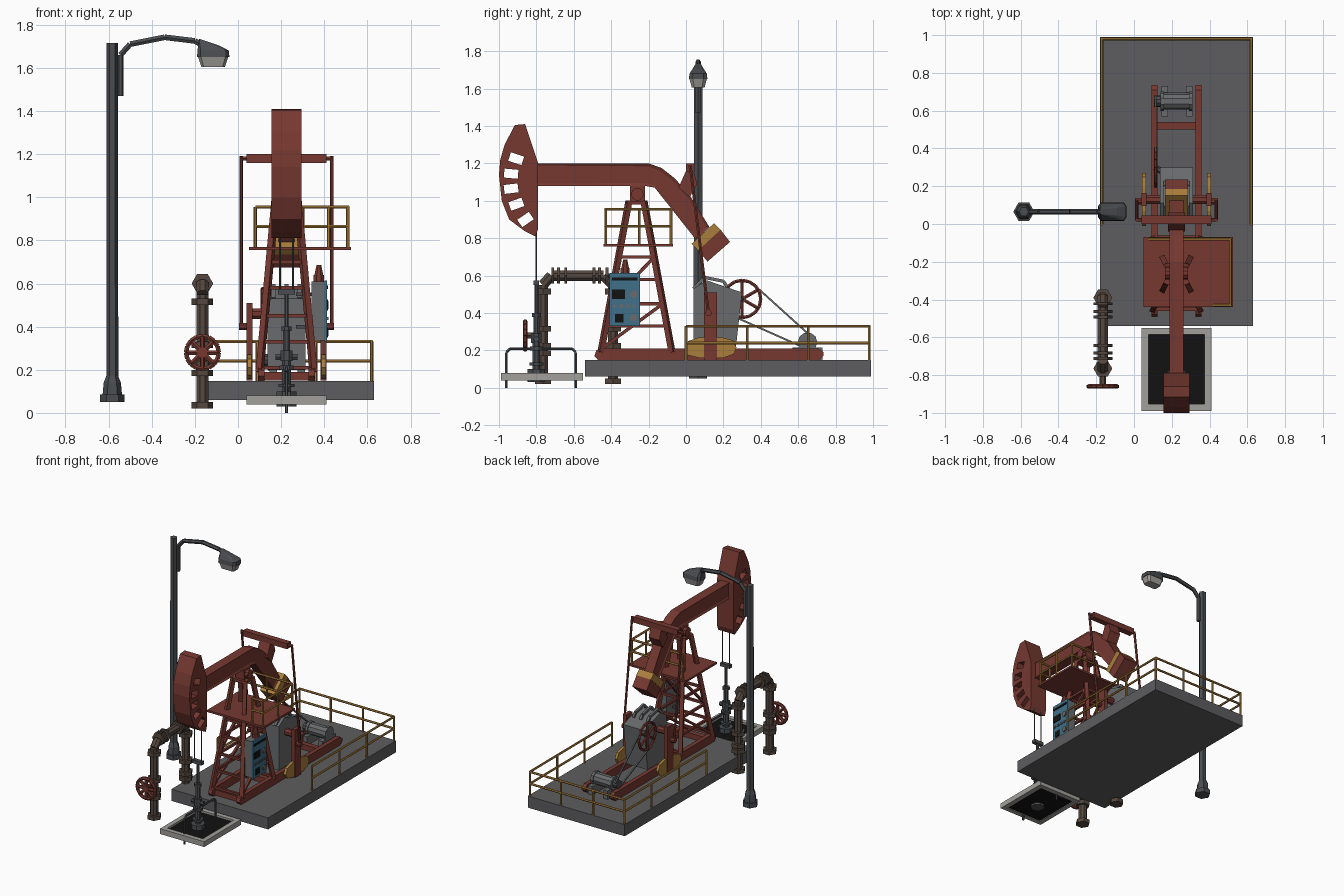
import bpy, bmesh, math
from mathutils import Vector, Matrix

default_cube = bpy.data.objects.get("Cube")
if default_cube:
    bpy.data.objects.remove(default_cube, do_unlink=True)


def material(name, red, green, blue):
    mat = bpy.data.materials.new(name)
    mat.use_nodes = True
    mat.diffuse_color = (red, green, blue, 1)
    mat.node_tree.nodes["Principled BSDF"].inputs["Base Color"].default_value = (red, green, blue, 1)
    return mat


RED = material("rust red paint", .18, .04, .03)
SLAB = material("dark concrete", .11, .11, .115)
PALE = material("pale concrete", .36, .35, .33)
BLACK = material("black", .006, .006, .006)
GREY = material("machine grey", .14, .145, .15)
STEEL = material("dark steel", .07, .073, .08)
YELLOW = material("safety yellow", .4, .21, .045)
BROWN = material("pipe brown", .09, .065, .05)
BLUE = material("panel blue", .05, .16, .25)

MID = .225          # centre line of the pump
SIDES = (-1, 1)


def finish(name, bm, mat):
    bmesh.ops.recalc_face_normals(bm, faces=bm.faces)
    mesh = bpy.data.meshes.new(name)
    bm.to_mesh(mesh)
    bm.free()
    mesh.materials.append(mat)
    obj = bpy.data.objects.new(name, mesh)
    bpy.context.collection.objects.link(obj)
    return obj


def add_box(bm, low, high):
    low, high = Vector(low), Vector(high)
    place = Matrix.Translation((low + high) / 2) @ Matrix.Diagonal((*(high - low), 1))
    bmesh.ops.create_cube(bm, size=1, matrix=place)


def add_rod(bm, start, end, radius, sides=6, tip=None):
    start, end = Vector(start), Vector(end)
    axis = end - start
    place = Matrix.Translation((start + end) / 2) @ axis.to_track_quat("Z", "Y").to_matrix().to_4x4()
    place = place @ Matrix.Rotation(math.pi / sides, 4, "Z")
    bmesh.ops.create_cone(bm, cap_ends=True, segments=sides, radius1=radius,
                          radius2=radius if tip is None else tip, depth=axis.length, matrix=place)


def box(name, mat, low, high):
    bm = bmesh.new()
    add_box(bm, low, high)
    return finish(name, bm, mat)


def boxes(name, mat, pairs):
    bm = bmesh.new()
    for low, high in pairs:
        add_box(bm, low, high)
    return finish(name, bm, mat)


def rods(name, mat, radius, segments, sides=6):
    bm = bmesh.new()
    for start, end in segments:
        add_rod(bm, start, end, radius, sides)
    return finish(name, bm, mat)


def path(name, mat, radius, points, sides=6):
    return rods(name, mat, radius, list(zip(points, points[1:])), sides)


def prism(name, mat, profile, half, centre=MID, inset=0):
    """Extrude a side profile of (y, z) points across x."""
    bm = bmesh.new()
    face = bm.faces.new([bm.verts.new((centre - half, y, z)) for y, z in profile])
    extruded = bmesh.ops.extrude_face_region(bm, geom=[face])["geom"]
    moved = [v for v in extruded if isinstance(v, bmesh.types.BMVert)]
    bmesh.ops.translate(bm, verts=moved, vec=(half * 2, 0, 0))
    bmesh.ops.recalc_face_normals(bm, faces=bm.faces)
    if inset:
        flanks = [f for f in bm.faces if abs(f.normal.x) > .9]
        bmesh.ops.inset_region(bm, faces=flanks, thickness=inset, depth=-inset / 2)
    return finish(name, bm, mat)


def hull(name, mat, points):
    bm = bmesh.new()
    bmesh.ops.convex_hull(bm, input=[bm.verts.new(p) for p in points])
    return finish(name, bm, mat)


def wheel(name, mat, centre, radius, thick, turn, spokes):
    """Rim with spokes, its axis first along z and then turned."""
    place = Matrix.Translation(centre) @ turn
    def spot(angle, reach):
        return place @ Vector((math.cos(angle) * reach, math.sin(angle) * reach, 0))
    steps = [math.tau * i / 16 for i in range(17)]
    rim = [(spot(a, radius), spot(b, radius)) for a, b in zip(steps, steps[1:])]
    arms = [(spot(0, 0), spot(math.tau * i / spokes, radius)) for i in range(spokes)]
    hub = [(place @ Vector((0, 0, -thick)), place @ Vector((0, 0, thick)))]
    rods(name, mat, thick, rim + arms)
    rods(name + " hub", mat, thick * 2, hub, 8)


# Ground slab with its guard rail
box("base slab", SLAB, (-.18, -.54, .06), (.63, .99, .148))
corners = [(-.17, 0), (-.17, .98), (.62, .98), (.62, 0)]
segments = [((*a, z), (*b, z)) for a, b in zip(corners, corners[1:]) for z in (.24, .33)]
post_spots = [(x, .98 * i / 3) for x in (-.17, .62) for i in range(4)] + [(.09, .98), (.36, .98)]
segments += [((*spot, .14), (*spot, .33)) for spot in post_spots]
rods("guard rail", YELLOW, .008, segments)

# Well pit
boxes("pit frame", PALE, [((.04, y - .018, .04), (.41, y + .018, .08)) for y in (-.972, -.568)]
      + [((x - .018, -.99, .04), (x + .018, -.55, .08)) for x in (.058, .392)])
box("pit floor", BLACK, (.06, -.97, .045), (.39, -.57, .065))

# Wellhead
bm = bmesh.new()
for low, high, radius in ((.03, .1, .05), (.1, .24, .022), (.12, .135, .04), (.2, .22, .036),
                          (.24, .29, .03), (.29, .38, .018), (.38, .4, .026), (.4, .57, .011)):
    add_rod(bm, (MID, -.8, low), (MID, -.8, high), radius, 8)
add_rod(bm, (MID - .05, -.8, .26), (MID + .05, -.8, .26), .016)
finish("wellhead", bm, STEEL)
path("flow line", STEEL, .008, [(MID, -.96, 0), (MID, -.96, .19), (MID, -.94, .21),
                                (MID, -.61, .21), (MID, -.59, .19), (MID, -.59, 0)])
box("carrier bar", STEEL, (MID - .04, -.815, .55), (MID + .04, -.785, .575))
rods("bridle cables", STEEL, .004, [((MID + s * .03, -.8, .56), (MID + s * .03, -.8, .86)) for s in SIDES])

# Skid
ends = [(-.49, .17), (-.48, .2), (-.46, .21), (.71, .21), (.735, .19), (.735, .17), (.71, .148), (-.47, .148)]
for side in SIDES:
    prism("skid rail", RED, ends, .016, MID + side * .117)
boxes("skid cross members", RED, [((MID - .11, y, .15), (MID + .11, y + .04, .19)) for y in (-.45, -.1, .5)])

# Support tower: four legs, rungs and braces
def leg(side, end, z):
    """Point on a tower leg at a given height."""
    t = (z - .19) / .81
    return Vector((MID + side * (.125 - .075 * t), -.265 + end * (.19 - .15 * t), z))


rods("tower legs", RED, .02, [(leg(s, e, .19), leg(s, e, 1)) for s in SIDES for e in SIDES], 4)
levels = (.21, .33, .45, .58, .7)
rungs = [(leg(s, -1, z), leg(s, 1, z)) for s in SIDES for z in levels[1:]]
rungs += [(leg(-1, e, z), leg(1, e, z)) for e in SIDES for z in levels]
rungs += [(leg(s, -1, levels[i]), leg(s, 1, levels[i + 2])) for s in SIDES for i in (0, 2)]
rods("tower braces", RED, .012, rungs, 4)
box("tower cap", RED, (MID - .06, -.32, .98), (MID + .06, -.21, 1.0))
rods("saddle bearing", RED, .034, [((MID - .06, -.26, 1.035), (MID + .06, -.26, 1.035))], 10)
box("saddle block", RED, (MID - .035, -.3, 1.0), (MID + .035, -.22, 1.085))

# Work platform and its rail
box("work platform", RED, (.05, -.44, .755), (.525, -.07, .77))
corners = [(.08, -.08), (.51, -.08), (.51, -.43), (.42, -.43)]
segments = [((*a, z), (*b, z)) for a, b in zip(corners, corners[1:]) for z in (.865, .955)]
segments += [((*spot, .76), (*spot, .955)) for spot in corners + [(.3, -.08), (.51, -.25)]]
rods("platform rail", YELLOW, .008, segments)

# Walking beam with tail weight
prism("walking beam", RED, [(-.82, 1.08), (-.82, 1.2), (-.2, 1.2), (-.13, 1.175), (-.06, 1.12), (.02, 1.03),
                            (.125, .86), (.055, .79), (-.167, 1.07), (-.22, 1.08)], .037, inset=.016)
prism("tail weight band", YELLOW, [(.03, .77), (.15, .88), (.185, .845), (.065, .735)], .062)
prism("tail weight", RED, [(.065, .735), (.185, .845), (.235, .78), (.115, .675)], .06)

# Horse head with slots cut through it
head = prism("horse head", RED, [(-.86, 1.41), (-.915, 1.405), (-.97, 1.3), (-.993, 1.22), (-1, 1.14), (-.985, 1),
                                 (-.945, .9), (-.865, .84), (-.805, .81), (-.79, .85), (-.79, 1.2)], .069)
bm = bmesh.new()
for y, z in ((-.908, 1.225), (-.935, 1.145), (-.935, 1.065), (-.907, .982), (-.858, .9)):
    tilt = math.atan2(z - 1.11, y + .55)
    spin = Matrix.Rotation(tilt, 4, "X")
    bmesh.ops.create_cube(bm, size=1, matrix=Matrix.Translation((MID, y, z)) @ spin
                          @ Matrix.Diagonal((.3, .075, .048, 1)))
cutter = finish("slot cutter", bm, RED)
cutter.hide_render = True
cut = head.modifiers.new("slots", "BOOLEAN")
cut.operation, cut.solver, cut.object = "DIFFERENCE", "EXACT", cutter
bpy.context.view_layer.objects.active = head
bpy.ops.object.modifier_apply(modifier=cut.name)
bpy.data.objects.remove(cutter, do_unlink=True)

# Equalizer, pitman rods, cranks and crank weights
box("equalizer bar", RED, (.04, 0, 1.158), (.41, .045, 1.2))
prism("equalizer bracket", RED, [(0, 1.16), (.04, 1.16), (.06, 1.09), (.02, 1.02), (-.04, 1.07)], .045)
rods("equalizer pin", RED, .01, [((.01, .022, 1.18), (.44, .022, 1.18))])
rods("crank shaft", RED, .026, [((.05, .13, .46), (.4, .13, .46))], 8)
for side in SIDES:
    across = MID + side * .21
    rods("pitman rod", RED, .009, [((across, .022, 1.19), (across, .12, .4))])
    rods("crank pin", RED, .018, [((MID + side * .16, .12, .4), (MID + side * .22, .12, .4))], 8)
    crank = MID + side * .172
    box("crank arm", RED, (crank - .014, .095, .15), (crank + .014, .165, .51))
    prism("crank weight", YELLOW, [(-.01, .21), (.01, .175), (.07, .16), (.2, .16), (.255, .18),
                                   (.27, .215), (.25, .255), (.19, .27), (.07, .27), (.01, .25)], .01, crank)

# Gearbox, flywheel, belts and motor
prism("gearbox", GREY, [(.04, .2), (.04, .53), (.11, .575), (.3, .51), (.265, .2)], .088)
for offset in (-.06, 0, .06):
    path("gearbox rib", GREY, .012, [(MID + offset, y, z) for y, z in
                                     ((.04, .53), (.1, .59), (.2, .57), (.22, .54))], 4)
sideways = Matrix.Rotation(math.pi / 2, 4, "Y")
wheel("flywheel", RED, (.115, .3, .475), .1, .01, sideways, 6)
rods("flywheel axle", STEEL, .016, [((.11, .3, .475), (.2, .25, .475))])
rods("drive belts", GREY, .007, [((.115, .37, .545), (.115, .68, .265)), ((.115, .26, .38), (.115, .62, .22))], 4)
rods("motor", GREY, .045, [((.145, .65, .245), (.3, .65, .245))], 10)
rods("motor end caps", GREY, .052, [((x, .65, .245), (x + .02, .65, .245)) for x in (.14, .29)], 10)
rods("motor pulley", STEEL, .03, [((.105, .65, .245), (.14, .65, .245))], 10)
boxes("motor feet", GREY, [((x, .57, .15), (x + .035, .73, .215)) for x in (.145, .275)])

# Control cabinet on the left side, with beacon
box("control cabinet", GREY, (.34, -.405, .335), (.4, -.25, .61))
box("cabinet door", BLUE, (.4, -.41, .33), (.412, -.245, .615))
boxes("cabinet screens", BLACK, [((.41, -.395, .475), (.417, -.325, .525)),
                                 ((.41, -.38, .35), (.417, -.335, .395)), ((.41, -.395, .575), (.417, -.26, .59))])
rods("cabinet dials", GREY, .02, [((.41, -.28, z), (.42, -.28, z)) for z in (.5, .375)], 10)
boxes("cabinet buttons", GREY, [((.41, -.39 + i * .035, .43), (.419, -.372 + i * .035, .445)) for i in range(4)])
bm = bmesh.new()
add_rod(bm, (.375, -.325, .61), (.375, -.325, .64), .026, 8)
add_rod(bm, (.375, -.325, .64), (.375, -.325, .685), .022, 8, .012)
finish("beacon", bm, RED)
rods("cabinet brackets", STEEL, .012, [((.27, -.33, z), (.35, -.33, z)) for z in (.4, .55)], 4)

# Flow pipe with flanges and hand wheel
PIPE = -.165
path("flow pipe", BROWN, .03, [(PIPE, -.765, .02), (PIPE, -.765, .55), (PIPE, -.72, .6),
                               (PIPE, -.44, .6), (PIPE, -.39, .55), (PIPE, -.39, .02)], 8)
flanges = [((PIPE, y, .6), (PIPE, y + .015, .6)) for y in (-.72, -.69, -.65, -.5, -.47, -.43)]
flanges += [((PIPE, y, z), (PIPE, y, z + .03)) for y in (-.765, -.39) for z in (.02, .17, .21, .3, .5)]
rods("pipe flanges", BROWN, .05, flanges)
rods("valve stem", BROWN, .018, [((PIPE, -.77, .28), (PIPE, -.86, .28))])
wheel("valve hand wheel", RED, (PIPE, -.86, .28), .076, .012, Matrix.Rotation(math.pi / 2, 4, "X"), 8)

# Street lamp
bm = bmesh.new()
for low, high, radius, tip in ((.05, .085, .056, .056), (.085, .14, .045, .04), (.14, .17, .04, .028),
                               (.17, 1.715, .028, .026)):
    add_rod(bm, (-.583, .065, low), (-.583, .065, high), radius, 6, tip)
finish("lamp post", bm, STEEL)
path("lamp arm", STEEL, .015, [(x, .065, z) for x, z in ((-.545, 1.47), (-.545, 1.66), (-.5, 1.71), (-.34, 1.742),
                                                         (-.2, 1.725), (-.12, 1.68))])


def ring(z, reach, width):
    """Eight-sided outline of the lamp head at one height."""
    return [(-.115 + sx * a, .065 + sy * b, z) for sx in SIDES for sy in SIDES
            for a, b in ((reach, width * .6), (reach * .8, width))]


hull("lamp head", STEEL, ring(1.65, .075, .05) + ring(1.68, .073, .046)
     + [(-.18, .065 + s * .012, 1.735) for s in SIDES] + [(-.09, .065 + s * .02, 1.705) for s in SIDES])
hull("lamp lens", PALE, ring(1.605, .055, .034) + ring(1.65, .07, .046))
